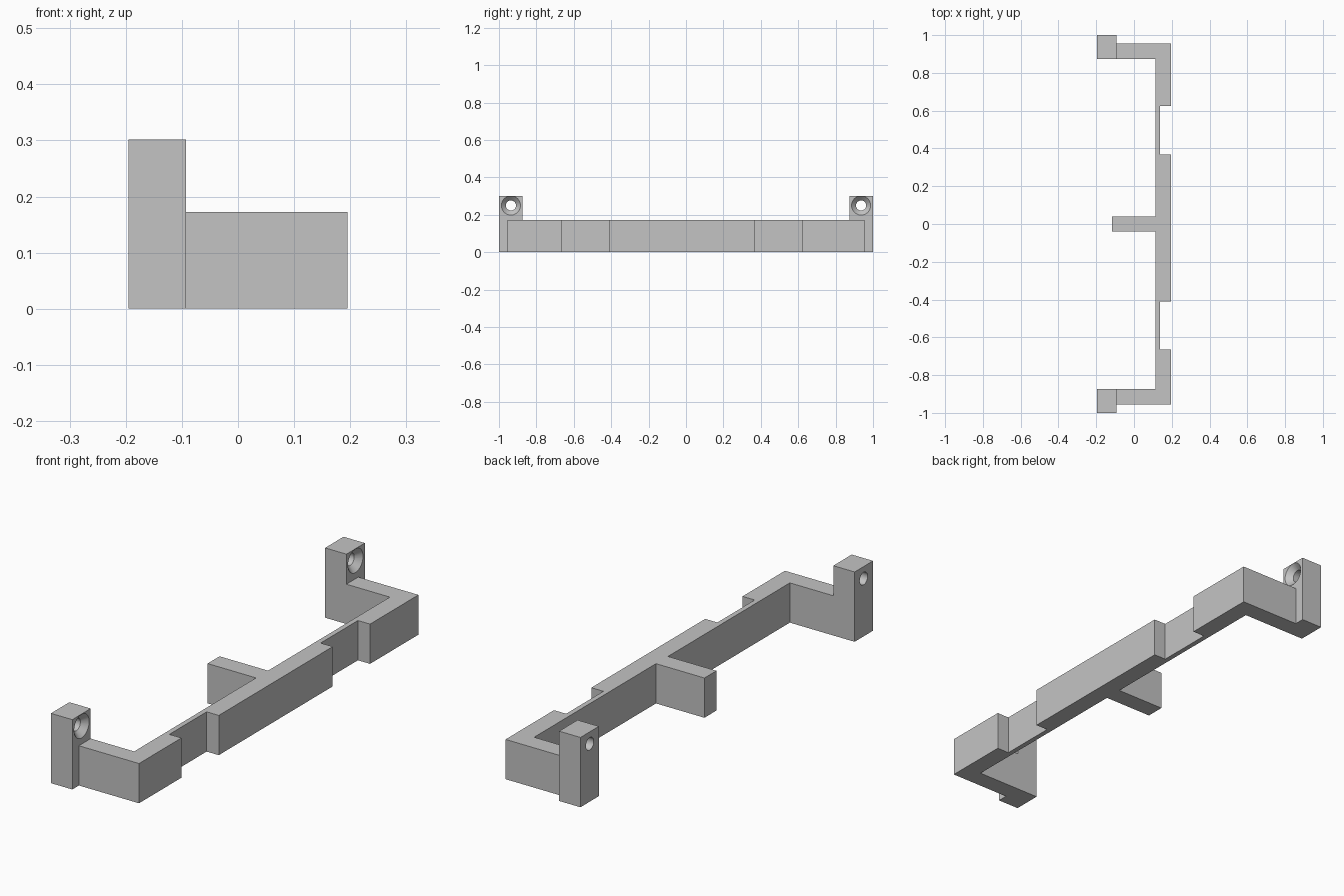
import bpy
import bmesh
import math

cube = bpy.data.objects.get("Cube")
if cube:
    bpy.data.objects.remove(cube, do_unlink=True)

# Single plain grey material
grey = bpy.data.materials.new("plain grey")
grey.use_nodes = True
grey.diffuse_color = (0.55, 0.55, 0.55, 1)
grey.node_tree.nodes["Principled BSDF"].inputs["Base Color"].default_value = (0.55, 0.55, 0.55, 1)

BACK, POST_FRONT, FRONT = -0.195, -0.093, 0.195   # x stations
INNER, NOTCH, RIB_END = 0.115, 0.137, -0.117
BAR_HEIGHT, POST_HEIGHT = 0.172, 0.302
ARM_IN, ARM_OUT, RIB = 0.874, 0.955, 0.041        # y stations
HOLE_Y, HOLE_Z = 0.936, 0.25


def extrude(name, outline, height):
    """Prism standing on the ground from an outline in x and y."""
    bm = bmesh.new()
    base = bm.faces.new([bm.verts.new((x, y, 0)) for x, y in outline])
    top = bmesh.ops.extrude_face_region(bm, geom=[base])["geom"]
    verts = [v for v in top if isinstance(v, bmesh.types.BMVert)]
    bmesh.ops.translate(bm, verts=verts, vec=(0, 0, height))
    bmesh.ops.recalc_face_normals(bm, faces=bm.faces)
    mesh = bpy.data.meshes.new(name)
    bm.to_mesh(mesh)
    bm.free()
    obj = bpy.data.objects.new(name, mesh)
    bpy.context.collection.objects.link(obj)
    mesh.materials.append(grey)
    return obj


def drill(obj, x0, x1, r0, r1, y):
    """Cut a round, optionally tapered, hole along x."""
    bpy.ops.mesh.primitive_cone_add(
        vertices=40, radius1=r0, radius2=r1, depth=x1 - x0,
        location=((x0 + x1) / 2, y, HOLE_Z), rotation=(0, math.pi / 2, 0))
    cutter = bpy.context.object
    cutter.name = "hole_cutter"
    cutter.hide_render = True
    cutter.data.materials.append(grey)
    mod = obj.modifiers.new("hole", "BOOLEAN")
    mod.operation, mod.solver, mod.object = "DIFFERENCE", "EXACT", cutter
    bpy.context.view_layer.objects.active = obj
    bpy.ops.object.modifier_apply(modifier=mod.name)
    bpy.data.objects.remove(cutter, do_unlink=True)


# Notched bar with an arm at each end and a centre rib
outline = [(POST_FRONT, -ARM_OUT), (FRONT, -ARM_OUT)]
for low, high in ((-0.665, -0.41), (0.369, 0.624)):
    outline += [(FRONT, low), (NOTCH, low), (NOTCH, high), (FRONT, high)]
outline += [(FRONT, ARM_OUT), (POST_FRONT, ARM_OUT), (POST_FRONT, ARM_IN), (INNER, ARM_IN),
            (INNER, RIB), (RIB_END, RIB), (RIB_END, -RIB), (INNER, -RIB),
            (INNER, -ARM_IN), (POST_FRONT, -ARM_IN)]
extrude("bracket_bar", outline, BAR_HEIGHT)

# Mounting posts with countersunk screw holes
for side, name in ((-1, "front_post"), (1, "rear_post")):
    near, far = side * ARM_IN, side
    post = extrude(name, [(BACK, near), (POST_FRONT, near), (POST_FRONT, far), (BACK, far)], POST_HEIGHT)
    drill(post, BACK - 0.05, POST_FRONT + 0.05, 0.027, 0.027, side * HOLE_Y)
    drill(post, POST_FRONT - 0.027, POST_FRONT + 0.01, 0.025, 0.061, side * HOLE_Y)
    bpy.ops.object.select_all(action="DESELECT")
    post.select_set(True)
    bpy.context.view_layer.objects.active = post
    bpy.ops.object.shade_smooth_by_angle(angle=math.radians(30))
